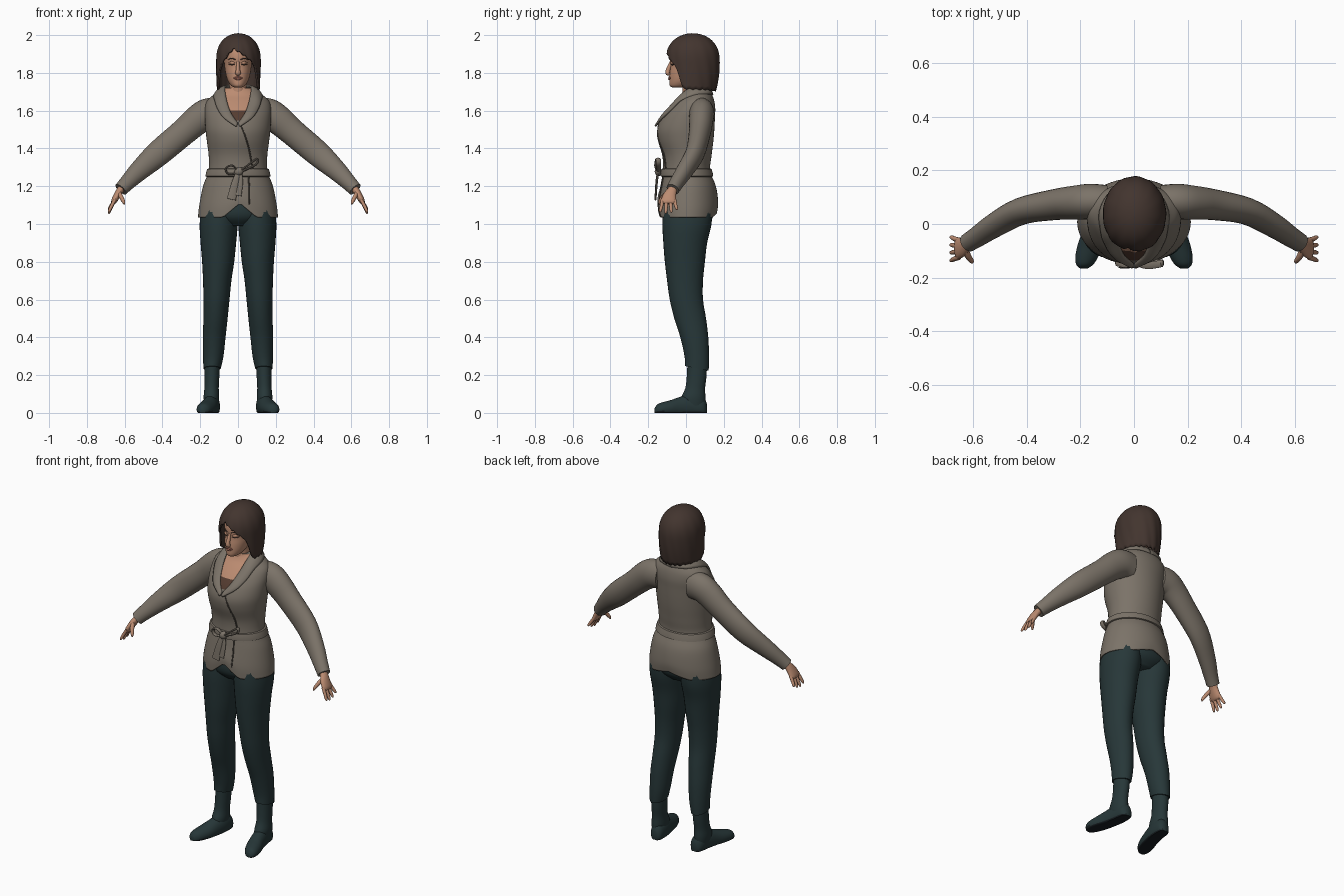
import bpy, bmesh
from math import sin, cos, pi, sqrt, radians, degrees
from mathutils import Vector

cube = bpy.data.objects.get("Cube")
if cube:
    bpy.data.objects.remove(cube)


def material(name, r, g, b):
    m = bpy.data.materials.new(name)
    m.use_nodes = True
    m.diffuse_color = (r, g, b, 1)
    node = next(n for n in m.node_tree.nodes if n.type == 'BSDF_PRINCIPLED')
    node.inputs["Base Color"].default_value = (r, g, b, 1)
    node.inputs["Roughness"].default_value = 0.8
    return m


KNIT = material("taupe knit", .2, .172, .14)
SEAM = material("dark knit seam", .08, .068, .055)
CLOTH = material("dark teal cloth", .02, .038, .04)
SOLE = material("black sole", .009, .013, .016)
HAIR = material("dark brown hair", .055, .035, .028)
SKIN = material("skin", .5, .26, .165)
LIP = material("lips", .36, .14, .1)
SHIRT = material("brown shirt", .09, .045, .03)


def catmull(rows, k=4):
    """Smoothly fill in rows of numbers."""
    out, last = [], len(rows) - 1
    for i in range(last):
        near = [rows[max(0, min(last, i + j))] for j in (-1, 0, 1, 2)]
        for s in range(k):
            t = s / k
            out.append([.5 * (2*b + (c-a)*t + (2*a - 5*b + 4*c - d)*t*t + (3*b - a - 3*c + d)*t**3)
                        for a, b, c, d in zip(*near)])
    return out + [list(rows[-1])]


def sample(rows, z):
    """Linear lookup in rows sorted by rising first column."""
    for a, b in zip(rows, rows[1:]):
        if z <= b[0]:
            t = max(0, (z - a[0]) / (b[0] - a[0]))
            return [p + (q - p) * t for p, q in zip(a, b)]
    return rows[-1]


def loft(name, rings, mats, caps=(True, True), closed=True, thick=0, rule=None):
    """Join rings of points into one smooth surface."""
    bm = bmesh.new()
    grid = [[bm.verts.new(p) for p in ring] for ring in rings]
    n = len(rings[0])
    for lo, hi in zip(grid, grid[1:]):
        for i in range(n if closed else n - 1):
            j = (i + 1) % n
            bm.faces.new((lo[i], lo[j], hi[j], hi[i]))
    if closed:
        for ring, on in zip((grid[0], grid[-1]), caps):
            if on:
                bm.faces.new(ring)
    bmesh.ops.recalc_face_normals(bm, faces=bm.faces)
    if rule:
        for f in bm.faces:
            f.material_index = rule(f.calc_center_median(), f.normal)
    mesh = bpy.data.meshes.new(name)
    bm.to_mesh(mesh)
    bm.free()
    for m in mats:
        mesh.materials.append(m)
    mesh.shade_smooth()
    mesh.set_sharp_from_angle(angle=radians(50))
    ob = bpy.data.objects.new(name, mesh)
    bpy.context.collection.objects.link(ob)
    if thick:
        mod = ob.modifiers.new("thickness", 'SOLIDIFY')
        mod.thickness = thick
        mod.offset = -1
    return ob


def ellipse(c, u, v, n):
    return [c + u * cos(2*pi*i/n) + v * sin(2*pi*i/n) for i in range(n)]


def stack(rows, n=40, x=0):
    """Level rings from rows of height, half width, front y, back y and optional x centre."""
    return [ellipse(Vector((r[4] if len(r) > 4 else x, (r[2] + r[3]) / 2, r[0])),
                    Vector((r[1], 0, 0)), Vector((0, (r[3] - r[2]) / 2, 0)), n) for r in rows]


def tube(name, rows, mat, n=16, k=4, side=1):
    """Rounded tube along rows of x, y, z, half size across, half depth."""
    rows = catmull([(side * r[0],) + tuple(r[1:]) for r in rows], k)
    pts = [Vector(r[:3]) for r in rows]
    rings = []
    for i, r in enumerate(rows):
        d = pts[min(i + 1, len(pts) - 1)] - pts[max(i - 1, 0)]
        u = d.cross(Vector((0, 1, 0))).normalized()
        v = d.cross(u).normalized()
        rings.append(ellipse(pts[i], u * r[3], v * r[4], n))
    return loft(name, rings, [mat])


def front_y(rows, x, z):
    r = sample(rows, z)
    return (r[2] + r[3]) / 2 - (r[3] - r[2]) / 2 * sqrt(max(0, 1 - (x / r[1])**2))


# Jacket body with a V neckline and a cutaway hem
body = catmull([(1.035, .212, -.15, .165), (1.1, .205, -.15, .17), (1.2, .185, -.135, .158),
                (1.28, .156, -.123, .128), (1.36, .155, -.125, .135), (1.44, .165, -.148, .145),
                (1.5, .172, -.152, .15), (1.56, .175, -.13, .153), (1.61, .175, -.095, .155),
                (1.65, .165, -.06, .15), (1.68, .135, -.03, .14), (1.705, .1, -.015, .125),
                (1.72, .075, -.012, .11)], 5)


def hem(p):
    w = max(0, (1.2 - p.z) / .165)
    rise = .075 * max(0, 1 - abs(p.x - .01) / .09) if p.y < 0 else .03 * max(0, 1 - abs(p.x) / .12)
    return p + Vector((0, 0, w * rise))


def neckline(c, normal):
    if c.z < 1.545 or c.y > .04 or abs(c.x) > .02 + (c.z - 1.54) * .6:
        return 0
    return 1 if c.z > 1.6 else 2


loft("jacket_body", [[hem(p) for p in ring] for ring in stack(body, 72)],
     [KNIT, SKIN, SHIRT], caps=(False, True), thick=.006, rule=neckline)

# Shawl collar: inner edge, then outer edge
inner = catmull([(0, .1, 1.735), (.05, .085, 1.737), (.07, .03, 1.73), (.066, -.025, 1.69),
                 (.055, -.072, 1.64), (.035, -.12, 1.585), (0, -.15, 1.535)])
outer = catmull([(0, .146, 1.685), (.085, .125, 1.69), (.13, .05, 1.685), (.125, -.03, 1.655),
                 (.11, -.077, 1.61), (.075, -.13, 1.56), (.012, -.162, 1.515)])
for side, word in ((1, "left"), (-1, "right")):
    strips = []
    for a, b in zip(inner, outer):
        a, b = Vector(a), Vector(b)
        swell = ((a + b) / 2 - Vector((0, .06, 1.6))).normalized() * .01
        row = [a.lerp(b, i / 6) + swell * sin(pi * i / 6) for i in range(7)]
        strips.append([Vector((p.x * side, p.y, p.z)) for p in row])
    loft("collar_" + word, strips, [KNIT], closed=False, thick=.01)

# Overlapping front edge above and below the belt
for name, path in (("wrap_edge", [(.012, 1.53), (.04, 1.46), (.062, 1.38), (.078, 1.29)]),
                   ("skirt_edge", [(.055, 1.26), (.06, 1.18), (.058, 1.1)])):
    tube(name, [(x, front_y(body, x, z) - .001, z, .004, .004) for x, z in path], SEAM, 8)

# Belt, knot, loops and hanging ends
band = []
for z, grow in ((1.25, 0), (1.253, .008), (1.272, .011), (1.291, .008), (1.294, 0)):
    r = sample(body, z)
    band.append((z, r[1] + grow, r[2] - grow, r[3] + grow))
loft("belt", stack(band, 56), [KNIT])
tube("belt_knot", [(-.015, -.14, 1.265, .012, .01), (.005, -.148, 1.278, .022, .018),
                   (.025, -.142, 1.29, .012, .01)], KNIT)
tube("belt_loop_left", [(.01, -.145, 1.28, .006, .012), (.05, -.155, 1.31, .005, .014),
                        (.1, -.148, 1.345, .006, .014), (.095, -.145, 1.315, .006, .014),
                        (.01, -.143, 1.275, .006, .012)], KNIT, 10)
tube("belt_loop_right", [(0, -.145, 1.28, .005, .01), (-.03, -.152, 1.31, .005, .012),
                         (-.065, -.145, 1.295, .005, .012), (-.05, -.145, 1.265, .005, .012),
                         (0, -.143, 1.27, .005, .01)], KNIT, 10)
tube("belt_end_long", [(.005, -.148, 1.28, .012, .006), (-.015, -.156, 1.22, .018, .006),
                       (-.035, -.162, 1.13, .024, .005)], KNIT)
tube("belt_end_short", [(.01, -.146, 1.28, .01, .005), (.012, -.154, 1.22, .014, .005),
                        (.0, -.16, 1.15, .018, .005)], KNIT)

# Hips
loft("trouser_hips", stack(catmull([(.99, .1, -.08, .1), (1.03, .17, -.12, .14), (1.08, .192, -.13, .15),
                                    (1.16, .175, -.118, .14), (1.24, .14, -.1, .11)])), [CLOTH])

# Limbs, mirrored
leg = [(.235, .046, -.004, .12, .137), (.3, .054, -.008, .122, .131), (.4, .06, -.03, .118, .126),
       (.5, .064, -.062, .106, .119), (.6, .069, -.086, .09, .114), (.7, .075, -.1, .09, .11),
       (.8, .085, -.112, .1, .105), (.9, .094, -.12, .112, .104), (1, .101, -.125, .135, .102),
       (1.1, .098, -.12, .14, .096)]
shaft = [(.03, .036, -.02, .1, .14), (.08, .041, -.025, .103, .141), (.13, .038, -.004, .101, .14),
         (.19, .039, .004, .108, .138), (.27, .041, .008, .112, .136)]
foot = [(.11, .13, .018, .05), (.09, .133, .036, .085), (.03, .138, .042, .1), (-.03, .15, .044, .085),
        (-.08, .164, .047, .068), (-.125, .177, .042, .056), (-.152, .184, .031, .045), (-.166, .187, .014, .025)]
arm = [(.1, .085, 1.585, .08, .06), (.16, .084, 1.583, .082, .066), (.215, .08, 1.55, .078, .064),
       (.29, .073, 1.485, .071, .058), (.42, .048, 1.375, .068, .05), (.52, -.005, 1.285, .054, .044),
       (.585, -.048, 1.22, .042, .038), (.62, -.07, 1.183, .037, .035)]

for side, word in ((1, "left"), (-1, "right")):
    def flip(rows):
        return [(r[0], r[1], r[2], r[3], r[4] * side) for r in catmull(rows)]

    # Tilted trouser cuff
    rings = stack(flip(leg), 32)
    rings = [[p + Vector((0, 0, -.2 * (p.y - .06) * max(0, (.3 - p.z) / .065))) for p in ring] for ring in rings]
    loft("trouser_leg_" + word, rings, [CLOTH])
    loft("boot_shaft_" + word, stack(flip(shaft), 28), [CLOTH])

    # Foot with flattened sole
    rings = []
    for y, x, w, h in catmull(foot):
        ring = ellipse(Vector((x * side, y, h * .35)), Vector((w, 0, 0)), Vector((0, 0, h * .65)), 28)
        rings.append([Vector((p.x, p.y, max(0, p.z))) for p in ring])
    loft("boot_foot_" + word, rings, [CLOTH, SOLE], rule=lambda c, n: int(c.z < .008))

    tube("sleeve_" + word, arm, KNIT, 28, side=side)

    # Hand
    tube("palm_" + word, [(.6, -.06, 1.205, .02, .022), (.624, -.074, 1.178, .019, .026),
                          (.642, -.087, 1.148, .018, .036), (.657, -.092, 1.12, .015, .04),
                          (.663, -.093, 1.108, .008, .034)], SKIN, side=side)
    for i, finger in enumerate(("index", "middle", "ring", "little")):
        y = -.124 + .021 * i
        drop = (.058, .066, .06, .045)[i]
        tip = y + .008 * (i - 1.5)
        tube(finger + "_finger_" + word,
             [(.652, y, 1.128, .009, .01), (.67, (y + tip) / 2, 1.12 - drop * .45, .009, .009),
              (.682, tip, 1.12 - drop * .88, .007, .007), (.685, tip, 1.12 - drop, .002, .002)],
             SKIN, 10, 3, side)
    tube("thumb_" + word, [(.63, -.095, 1.165, .012, .014), (.618, -.122, 1.142, .011, .012),
                           (.606, -.138, 1.118, .009, .009), (.602, -.143, 1.104, .003, .003)],
         SKIN, 10, 3, side)

# Neck and head
loft("neck", stack(catmull([(1.6, .06, -.04, .1), (1.66, .05, -.02, .09), (1.71, .046, -.018, .085),
                            (1.79, .048, -.02, .09)]), 28), [SKIN])
head = catmull([(1.722, .016, -.07, -.03), (1.732, .036, -.086, .02), (1.76, .055, -.088, .06),
                (1.8, .066, -.086, .09), (1.84, .072, -.081, .12), (1.88, .075, -.085, .13),
                (1.92, .072, -.076, .13), (1.96, .056, -.045, .1)])
loft("head", stack(head, 44), [SKIN])
tube("nose", [(0, -.074, 1.868, .007, .008), (0, -.085, 1.84, .009, .01), (0, -.096, 1.812, .012, .012),
              (0, -.095, 1.797, .015, .012), (0, -.084, 1.791, .008, .006)], SKIN)


def face_line(name, points, mat, high, deep):
    tube(name, [(x, front_y(head, x, z) - .001, z, high * s, deep * s) for x, z, s in points], mat, 10)


face_line("upper_lip", [(-.024, 1.772, .2), (-.01, 1.777, 1), (.01, 1.777, 1), (.024, 1.772, .2)], LIP, .005, .005)
face_line("lower_lip", [(-.022, 1.771, .2), (0, 1.767, 1), (.022, 1.771, .2)], LIP, .006, .006)
for s, word in ((1, "left"), (-1, "right")):
    face_line("eyelid_" + word, [(s*.016, 1.85, .3), (s*.032, 1.853, 1), (s*.05, 1.85, .3)], SKIN, .009, .006)
    face_line("lashes_" + word, [(s*.016, 1.846, .5), (s*.032, 1.843, 1), (s*.05, 1.847, .5)], HAIR, .003, .005)
    face_line("eyebrow_" + word, [(s*.014, 1.87, .6), (s*.034, 1.877, 1), (s*.054, 1.869, .3)], HAIR, .003, .003)

# Bobbed hair: lower edge by angle around the head, from the front
edge = [(-180, 1.708), (-75, 1.715), (-66, 1.74), (-58, 1.82), (-38, 1.875), (-15, 1.925), (0, 1.912),
        (25, 1.88), (45, 1.845), (58, 1.79), (66, 1.725), (75, 1.715), (180, 1.708)]
COLS, ROWS = 120, 22
rings = []
for j in range(ROWS + 1):
    ring = []
    for i in range(COLS):
        a = -pi + 2 * pi * i / COLS
        low = sample(edge, degrees(a))[1] + .004 * sin(23 * a)
        z = 2 - (2 - low) * (.01 + .99 * j / ROWS)**1.5
        if z > 1.86:
            f = sqrt(max(0, 1 - ((z - 1.86) / .14)**2.5))
        else:
            f = 1 - .14 * ((1.86 - z) / .15)**2 * (.4 - .6 * cos(a))
        f *= 1 + .012 * sin(13 * a + 20 * z) * j / ROWS
        ring.append(Vector((.002 + .108 * f * sin(a), .036 - .132 * f * cos(a), z)))
    rings.append(ring)
loft("hair", rings, [HAIR], caps=(True, False), thick=.01)
